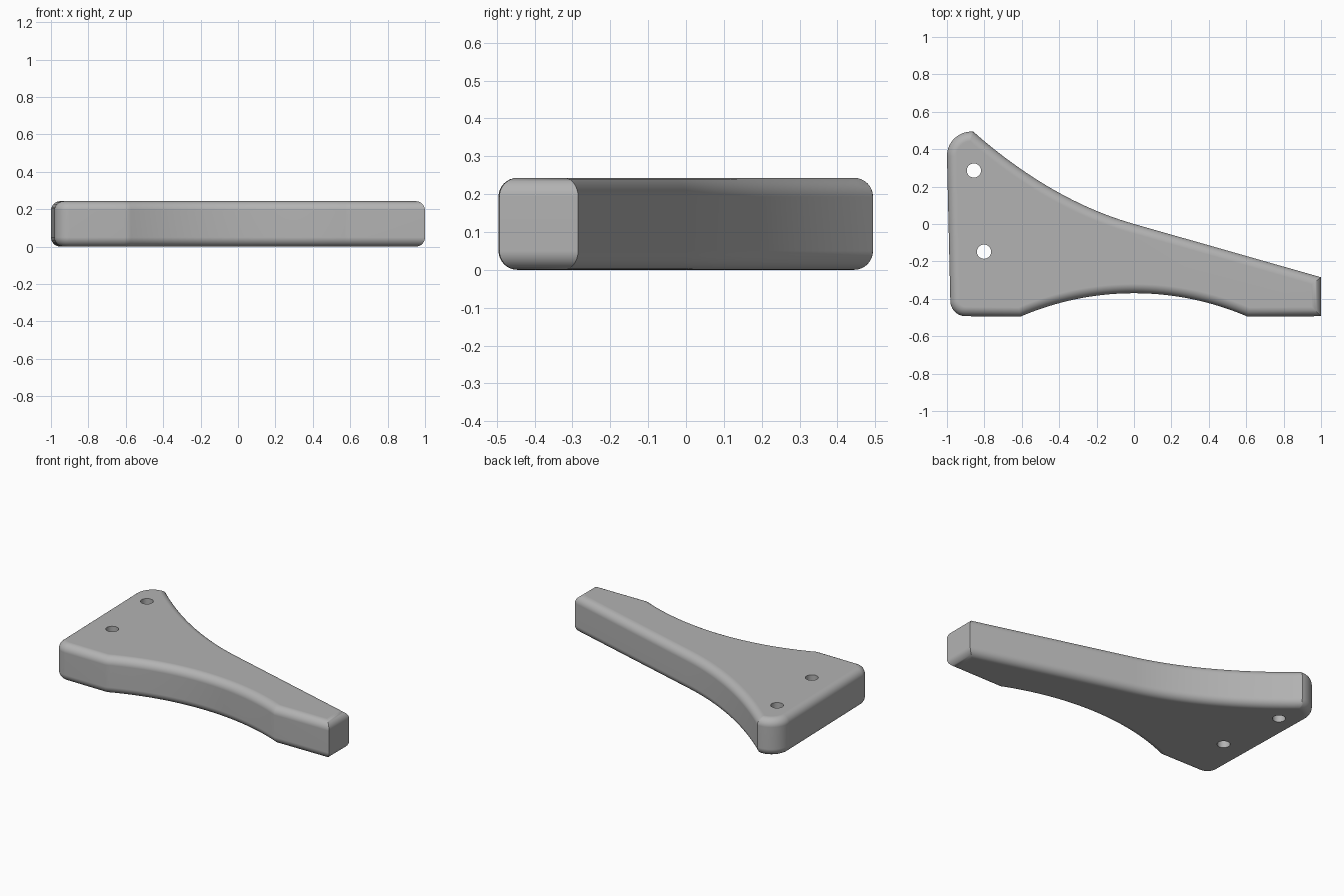
import bpy, bmesh, math
from mathutils import Vector

if "Cube" in bpy.data.objects:
    bpy.data.objects.remove(bpy.data.objects["Cube"])

HEIGHT, FILLET, STEPS = 0.243, 0.05, 8


def bezier(a, b, c, n):
    a, b, c = Vector(a), Vector(b), Vector(c)
    return [a * (1 - t) ** 2 + b * 2 * t * (1 - t) + c * t * t
            for t in (i / n for i in range(n + 1))]


def arc(cx, cy, r, start, end, n):
    return [Vector((cx + r * math.cos(math.radians(start + (end - start) * i / n)),
                    cy + r * math.sin(math.radians(start + (end - start) * i / n))))
            for i in range(n + 1)]


def inset(points, d):
    """Offset a counter-clockwise outline inward with mitred corners."""
    out = []
    for i, p in enumerate(points):
        e1 = (p - points[i - 1]).normalized()
        e2 = (points[(i + 1) % len(points)] - p).normalized()
        n1, n2 = Vector((-e1.y, e1.x)), Vector((-e2.y, e2.x))
        out.append(p + (n1 + n2) * (d / (1 + n1.dot(n2))))
    return out


# Outline seen from above, counter-clockwise
outline = arc(0, -1.906, 1.536, 113.3, 66.7, 32)              # arched front edge
outline += [Vector((1, -0.493)), Vector((1, -0.285))]         # narrow end
outline += bezier((0, 0), (-0.44, 0.125), (-0.86, 0.494), 24)[:-1]  # hollow back edge
outline += arc(-0.87, 0.364, 0.13, 85, 180, 14)               # rounded nose
outline += arc(-0.9, -0.411, 0.082, 181, 270, 10)             # front left corner

# Layers (inset, height) that round the lower and upper rims
quarter = [math.pi / 2 * i / STEPS for i in range(STEPS + 1)]
layers = [(FILLET * (1 - math.sin(a)), FILLET * (1 - math.cos(a))) for a in quarter]
layers += [(d, HEIGHT - z) for d, z in reversed(layers)]

bm = bmesh.new()
rings = [[bm.verts.new((p.x, p.y, z)) for p in inset(outline, d)] for d, z in layers]
for low, high in zip(rings, rings[1:]):
    for i in range(len(low)):
        j = (i + 1) % len(low)
        bm.faces.new((low[i], low[j], high[j], high[i]))
bm.faces.new(rings[0][::-1])
bm.faces.new(rings[-1])
mesh = bpy.data.meshes.new("bracket_plate")
bm.to_mesh(mesh)
bm.free()

grey = bpy.data.materials.new("grey")
grey.diffuse_color = (0.45, 0.45, 0.45, 1)
grey.use_nodes = True
grey.node_tree.nodes["Principled BSDF"].inputs["Base Color"].default_value = grey.diffuse_color
mesh.materials.append(grey)
plate = bpy.data.objects.new("bracket_plate", mesh)
bpy.context.collection.objects.link(plate)

# Two through holes
for x, y in ((-0.856, 0.286), (-0.802, -0.148)):
    bpy.ops.mesh.primitive_cylinder_add(vertices=32, radius=0.038, depth=1, location=(x, y, 0.12))
    cutter = bpy.context.object
    cutter.name = "hole_cutter"
    cutter.data.materials.append(grey)
    cutter.hide_render = True
    mod = plate.modifiers.new("hole", 'BOOLEAN')
    mod.operation, mod.solver, mod.object = 'DIFFERENCE', 'EXACT', cutter
    bpy.context.view_layer.objects.active = plate
    bpy.ops.object.modifier_apply(modifier=mod.name)
    bpy.data.objects.remove(cutter)

# Smooth fillets, crisp corners, flat broad faces
bpy.ops.object.select_all(action='DESELECT')
plate.select_set(True)
bpy.context.view_layer.objects.active = plate
bpy.ops.object.shade_smooth_by_angle(angle=math.radians(30))
weighted = plate.modifiers.new("flat_faces", 'WEIGHTED_NORMAL')
weighted.keep_sharp = True
